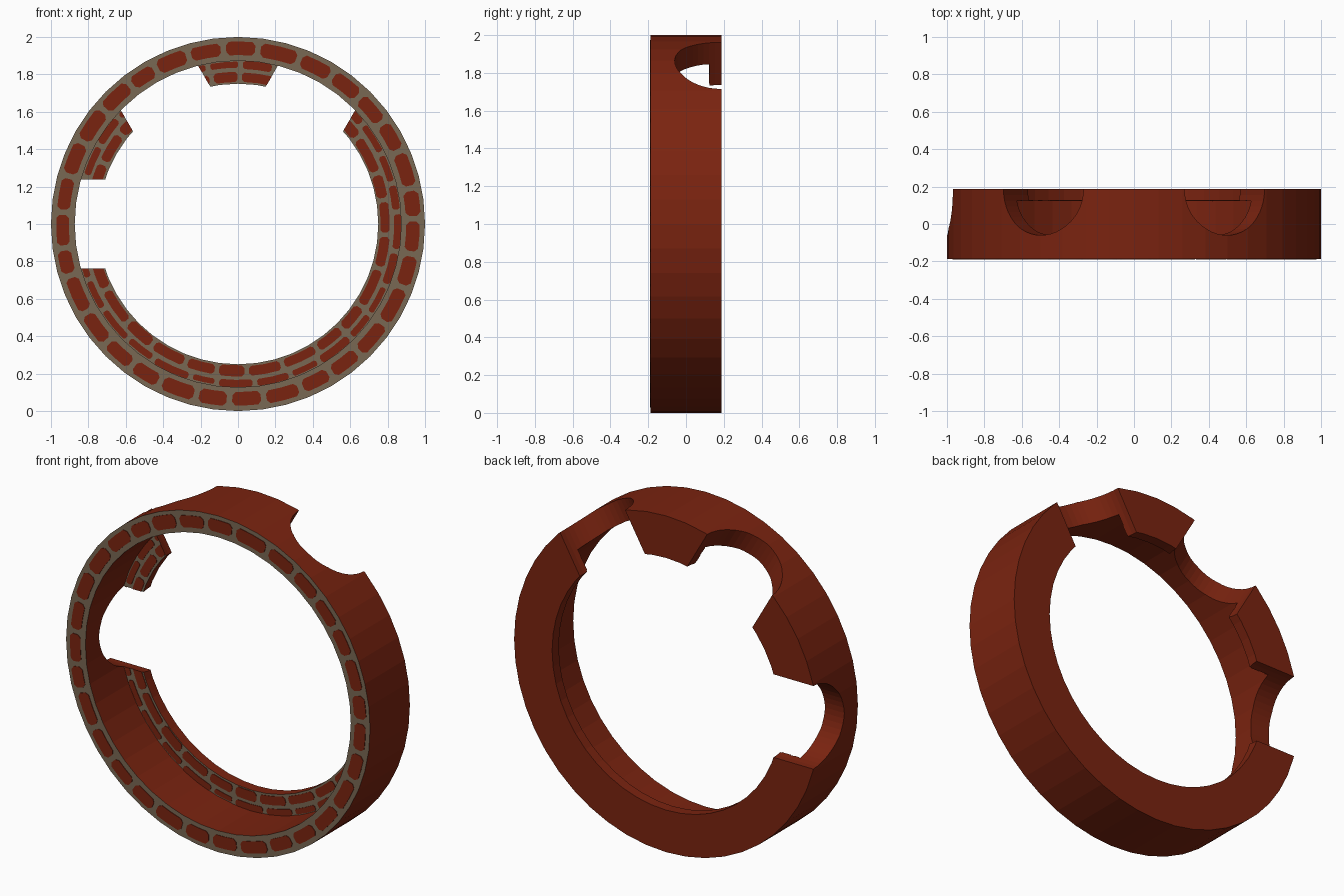
import bpy, bmesh, math, random
from mathutils import Vector, Matrix

if "Cube" in bpy.data.objects:
    bpy.data.objects.remove(bpy.data.objects["Cube"])

random.seed(4)
N = 48                        # sides of the ring
FRONT, BACK, LEDGE = -0.187, 0.187, 0.125
R_OUT, R_IN, R_FLANGE = 1.0, 0.873, 0.75


def material(name, rgb):
    m = bpy.data.materials.new(name)
    m.diffuse_color = (*rgb, 1)
    m.use_nodes = True
    m.node_tree.nodes["Principled BSDF"].inputs["Base Color"].default_value = m.diffuse_color
    return m


brick = material("brick_red", (0.195, 0.017, 0.005))
mortar = material("mortar_grey", (0.19, 0.14, 0.088))


def polar(r, a, y):
    return Vector((r * math.cos(a), y, 1 + r * math.sin(a)))


def finish(bm, name, mats):
    bmesh.ops.recalc_face_normals(bm, faces=bm.faces)
    me = bpy.data.meshes.new(name)
    bm.to_mesh(me)
    bm.free()
    ob = bpy.data.objects.new(name, me)
    bpy.context.collection.objects.link(ob)
    for m in mats:
        me.materials.append(m)
    return ob


# Stepped ring: profile swept round the y axis
bm = bmesh.new()
profile = [(R_OUT, FRONT), (R_OUT, BACK), (R_FLANGE, BACK),
           (R_FLANGE, LEDGE), (R_IN, LEDGE), (R_IN, FRONT)]
loops = [[bm.verts.new(polar(r, 2 * math.pi * i / N, y)) for r, y in profile]
         for i in range(N)]
for i in range(N):
    a, b = loops[i], loops[(i + 1) % N]
    for j in range(len(profile)):
        k = (j + 1) % len(profile)
        bm.faces.new((a[j], a[k], b[k], b[j]))
ring = finish(bm, "brick_ring", [brick, mortar])

# Radial round cutters for the three scalloped notches
bm = bmesh.new()
for deg in (60, 120, 180):
    t = math.radians(deg)
    d = Vector((math.cos(t), 0, math.sin(t)))
    rot = d.to_track_quat('Z', 'Y').to_matrix().to_4x4()
    mid = Vector((0, BACK, 1)) + d * 0.98
    bmesh.ops.create_cone(bm, cap_ends=True, segments=48, radius1=0.247, radius2=0.247,
                          depth=0.7, matrix=Matrix.Translation(mid) @ rot)
cutter = finish(bm, "notch_cutter", [])
cutter.hide_render = True
cutter.display_type = 'WIRE'


def cut(ob):
    m = ob.modifiers.new("notches", 'BOOLEAN')
    m.operation, m.solver, m.object = 'DIFFERENCE', 'EXACT', cutter
    m.use_self = True
    bpy.context.view_layer.objects.active = ob
    bpy.ops.object.modifier_apply(modifier=m.name)


cut(ring)
# Mortar colour on the front-facing faces, brick elsewhere
for f in ring.data.polygons:
    f.material_index = 1 if f.normal.y < -0.95 else 0


def brick_course(name, r0, r1, y, count, phase, gap):
    """A ring of thin rounded brick plates with slight irregularity."""
    bm = bmesh.new()
    step = 2 * math.pi / count
    edges = [phase + step * (i + random.uniform(-0.13, 0.13)) for i in range(count)]
    edges.append(edges[0] + 2 * math.pi)
    for i in range(count):
        g = gap / (r0 + r1)
        a0, a1 = edges[i] + g, edges[i + 1] - g
        lo = r0 + random.uniform(0, 0.008)
        hi = r1 - random.uniform(0, 0.008)
        c = (hi - lo) * 0.25
        ca = c / r1
        pts = [(lo, a0 + ca), (lo, (a0 + a1) / 2), (lo, a1 - ca), (lo + c, a1),
               (hi - c, a1), (hi, a1 - ca), (hi, (a0 + a1) / 2), (hi, a0 + ca),
               (hi - c, a0), (lo + c, a0)]
        front = [bm.verts.new(polar(r, a, y - 0.003)) for r, a in pts]
        back = [bm.verts.new(polar(r, a, y + 0.002)) for r, a in pts]
        bm.faces.new(front)
        bm.faces.new(back[::-1])
        for k in range(len(pts)):
            n = (k + 1) % len(pts)
            bm.faces.new((front[k], back[k], back[n], front[n]))
    return finish(bm, name, [brick])


# Brick courses: one on the front rim, two on the recessed flange
brick_course("rim_bricks", 0.897, 0.978, FRONT, 31, math.radians(-92), 0.03)
cut(brick_course("flange_outer_bricks", 0.828, 0.873, LEDGE, 29, 0.05, 0.026))
cut(brick_course("flange_inner_bricks", 0.755, 0.817, LEDGE, 27, 0.14, 0.024))
